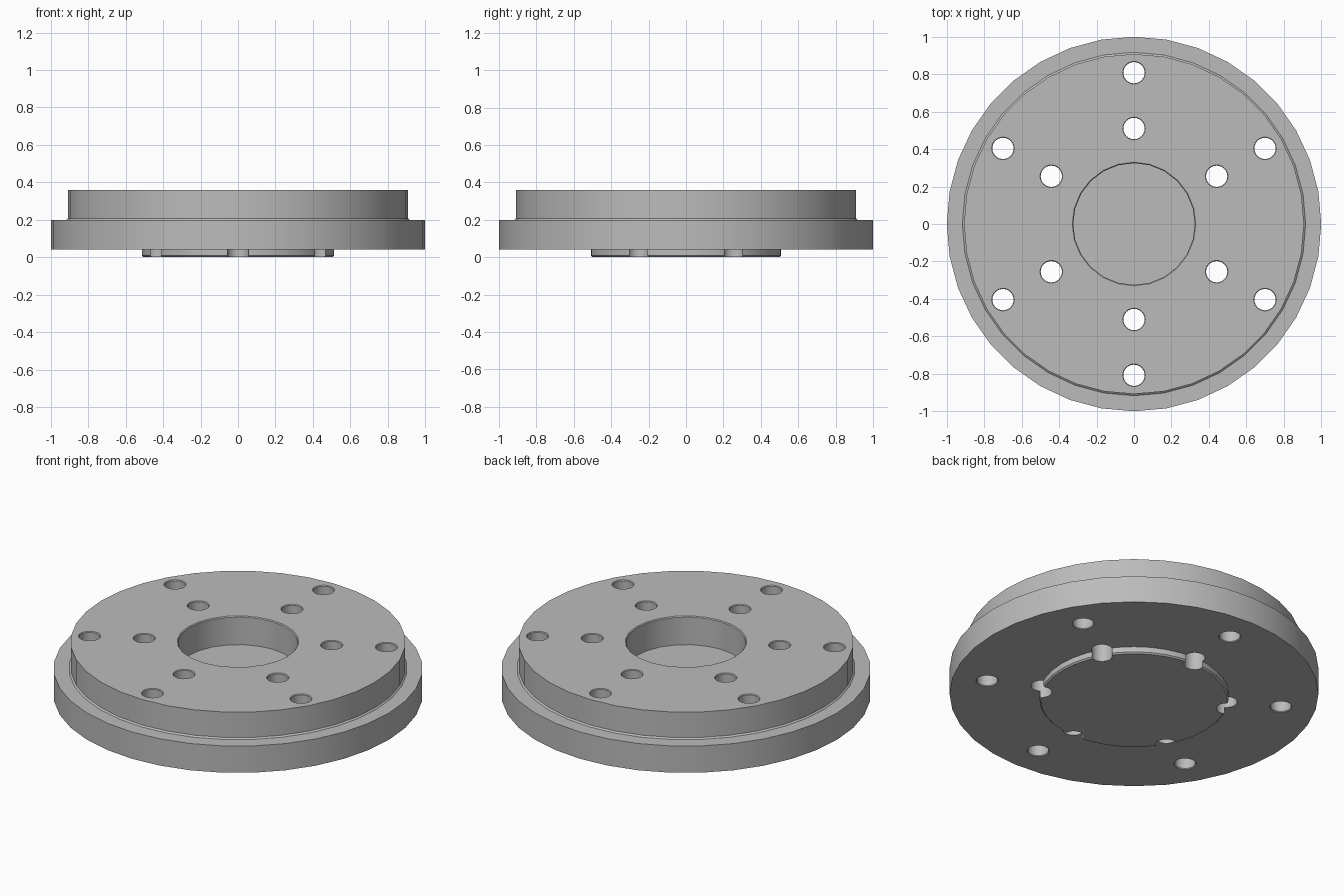
import bpy, bmesh, math
from mathutils import Matrix, Vector

cube = bpy.data.objects.get("Cube")
if cube:
    bpy.data.objects.remove(cube, do_unlink=True)

grey = bpy.data.materials.new("machined grey")
grey.use_nodes = True
colour = (0.5, 0.5, 0.5, 1)
grey.diffuse_color = colour
grey.node_tree.nodes["Principled BSDF"].inputs["Base Color"].default_value = colour


def lathe(bm, profile, segments, centre=(0, 0)):
    """Solid of revolution with flat caps from (radius, height) points, bottom to top."""
    rings = []
    for r, z in profile:
        ring = []
        for i in range(segments):
            a = math.tau * i / segments
            ring.append(bm.verts.new((centre[0] + r * math.cos(a), centre[1] + r * math.sin(a), z)))
        rings.append(ring)
    for low, high in zip(rings, rings[1:]):
        for i in range(segments):
            j = (i + 1) % segments
            bm.faces.new((low[i], low[j], high[j], high[i]))
    bm.faces.new(rings[0][::-1])
    bm.faces.new(rings[-1])


def make_object(name, bm):
    mesh = bpy.data.meshes.new(name)
    bm.to_mesh(mesh)
    bm.free()
    mesh.materials.append(grey)
    obj = bpy.data.objects.new(name, mesh)
    bpy.context.collection.objects.link(obj)
    return obj


TOP, FLOOR, STEP, BASE = 0.36, 0.19, 0.2, 0.04

# Flange body: locating boss, wide rim, raised disc with a relieved foot
body = bmesh.new()
lathe(body, [(0.505, 0), (0.513, 0.008), (0.513, BASE), (1, BASE), (1, STEP),
             (0.917, STEP), (0.908, STEP + 0.008), (0.908, TOP)], 36)
flange = make_object("flange_body", body)

# Cutters: blind centre bore and two rings of six bolt holes
cut = bmesh.new()
lathe(cut, [(0.325, FLOOR), (0.325, TOP - 0.005), (0.335, TOP + 0.005)], 24)
for ring_radius, bottom in ((0.51, 0), (0.808, BASE)):
    for k in range(6):
        a = math.radians(90 + 60 * k)
        spot = (ring_radius * math.cos(a), ring_radius * math.sin(a))
        flare = 0.064 if bottom else 0.057
        lathe(cut, [(flare, bottom - 0.005), (0.057, bottom + 0.005),
                    (0.057, TOP - 0.005), (0.064, TOP + 0.005)], 24, spot)
cutter = make_object("hole_cutter", cut)
cutter.hide_render = True

mod = flange.modifiers.new("holes", "BOOLEAN")
mod.operation = "DIFFERENCE"
mod.solver = "EXACT"
mod.object = cutter
bpy.ops.object.select_all(action="DESELECT")
flange.select_set(True)
bpy.context.view_layer.objects.active = flange
bpy.ops.object.modifier_apply(modifier=mod.name)
bpy.data.objects.remove(cutter, do_unlink=True)
bpy.ops.object.shade_smooth_by_angle(angle=math.radians(30))
